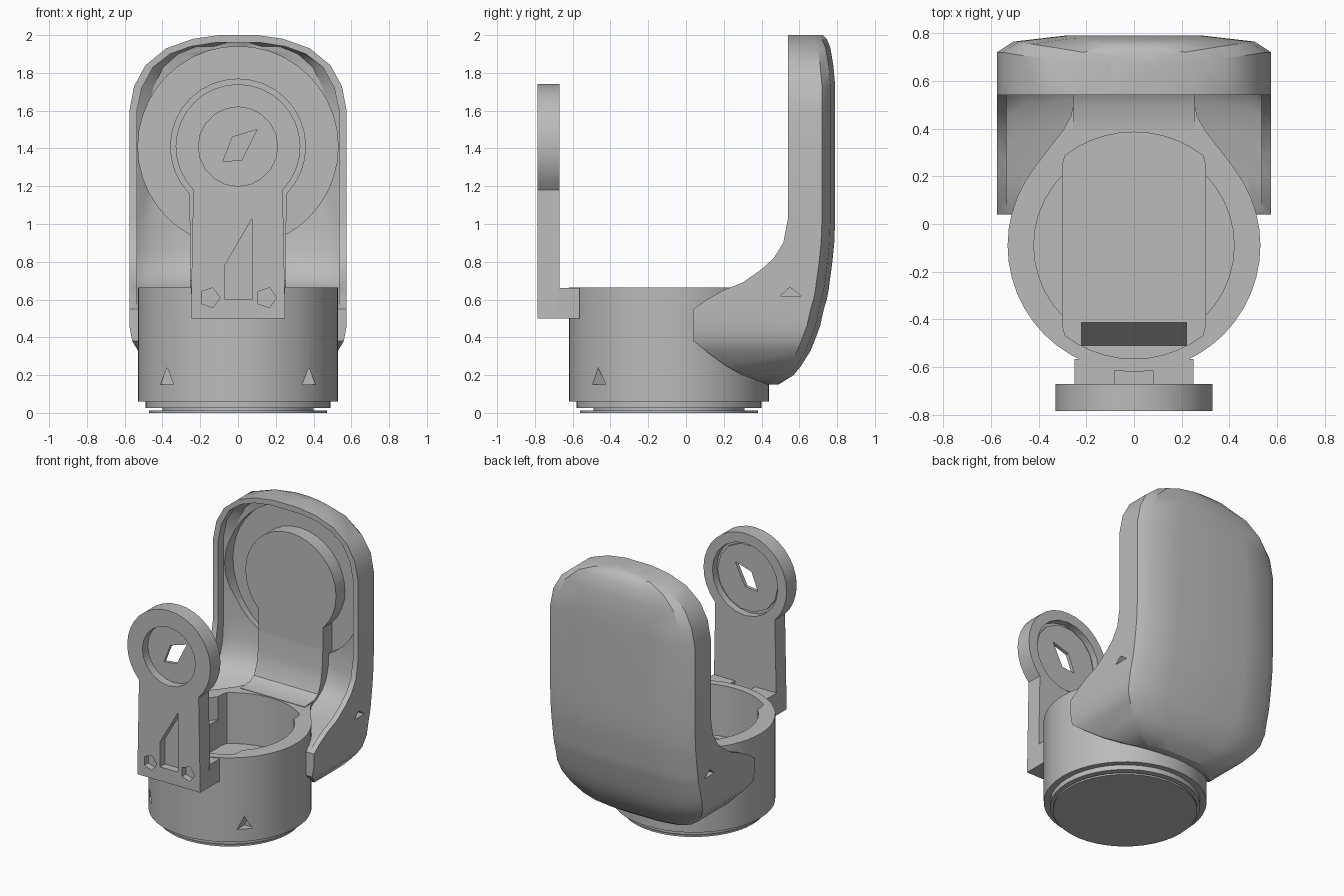
import bpy, bmesh
from math import sin, cos, pi, radians

cube = bpy.data.objects.get("Cube")
if cube:
    bpy.data.objects.remove(cube, do_unlink=True)

grey = bpy.data.materials.new("plain grey")
grey.use_nodes = True
COLOUR = (0.5, 0.5, 0.5, 1)
grey.diffuse_color = COLOUR
grey.node_tree.nodes["Principled BSDF"].inputs["Base Color"].default_value = COLOUR

CUP_Y = -0.09      # centre of the round cup
PIVOT_Z = 1.41     # height of both round arm heads


def loft(name, rings):
    """Skin a stack of closed rings and cap both ends."""
    bm = bmesh.new()
    rows = [[bm.verts.new(p) for p in ring] for ring in rings]
    n = len(rows[0])
    for a, b in zip(rows, rows[1:]):
        for i in range(n):
            j = (i + 1) % n
            bm.faces.new((a[i], a[j], b[j], b[i]))
    bm.faces.new(rows[0][::-1])
    bm.faces.new(rows[-1])
    bmesh.ops.recalc_face_normals(bm, faces=bm.faces)
    mesh = bpy.data.meshes.new(name)
    bm.to_mesh(mesh)
    bm.free()
    mesh.materials.append(grey)
    obj = bpy.data.objects.new(name, mesh)
    bpy.context.collection.objects.link(obj)
    return obj


def prism(name, pts, axis, lo, hi):
    """Extrude a 2D outline along an axis."""
    place = {"x": lambda a, b, t: (t, a, b),
             "y": lambda a, b, t: (a, t, b),
             "z": lambda a, b, t: (a, b, t)}[axis]
    return loft(name, [[place(a, b, t) for a, b in pts] for t in (lo, hi)])


def circle(r, cx=0, cy=0, n=40):
    return [(cx + r * cos(2 * pi * i / n), cy + r * sin(2 * pi * i / n)) for i in range(n)]


def box(x0, x1, z0, z1):
    return [(x0, z0), (x1, z0), (x1, z1), (x0, z1)]


def keyhole(r, half, bottom, n=24):
    """Round head on a straight stem, in the XZ plane."""
    start = -pi / 2 + 0.8
    sweep = 2 * pi - 1.6
    head = [(r * cos(start + sweep * i / n), PIVOT_Z + r * sin(start + sweep * i / n))
            for i in range(n + 1)]
    return [(half, bottom)] + head + [(-half, bottom)]


def cut(targets, cutter):
    """Subtract a cutter from each target, then discard it."""
    for obj in targets:
        mod = obj.modifiers.new("cut", "BOOLEAN")
        mod.operation = "DIFFERENCE"
        mod.solver = "EXACT"
        mod.object = cutter
        bpy.context.view_layer.objects.active = obj
        bpy.ops.object.modifier_apply(modifier=mod.name)
    bpy.data.objects.remove(cutter, do_unlink=True)


def shell_ring(z, w, front, back):
    """Horizontal slice: flat front, softly bulged back."""
    d = min(0.07, (back - front) * 0.6)
    half = [(w, front), (w, back - d), (0.88 * w, back - 0.36 * d), (0.5 * w, back)]
    return [(x, y, z) for x, y in half] + [(-x, y, z) for x, y in half[::-1]]


# Round cup and its base discs
cup = prism("cup", circle(0.53, 0, CUP_Y, 48), "z", 0.06, 0.665)
lip = prism("bottom_lip", circle(0.49, 0, CUP_Y), "z", 0.025, 0.065)
plate = prism("bottom_plate", circle(0.47, 0, CUP_Y), "z", 0.0, 0.012)
core = prism("bottom_core", circle(0.4, 0, CUP_Y), "z", 0.005, 0.03)

# Back shell, from lower lobe to rounded top
shell = loft("back_shell", [shell_ring(*s) for s in (
    (0.15, 0.25, 0.43, 0.49), (0.2, 0.39, 0.3, 0.57), (0.25, 0.46, 0.21, 0.61),
    (0.33, 0.53, 0.1, 0.66), (0.38, 0.56, 0.04, 0.68), (0.46, 0.575, 0.04, 0.71),
    (0.55, 0.575, 0.04, 0.73), (0.6, 0.575, 0.11, 0.745), (0.65, 0.575, 0.2, 0.755),
    (0.69, 0.575, 0.3, 0.76), (0.76, 0.575, 0.4, 0.77), (0.82, 0.575, 0.465, 0.777),
    (0.9, 0.575, 0.515, 0.785), (1.03, 0.575, 0.54, 0.79), (1.6, 0.575, 0.54, 0.79),
    (1.73, 0.55, 0.54, 0.79), (1.84, 0.49, 0.54, 0.78), (1.93, 0.38, 0.54, 0.765),
    (1.98, 0.24, 0.54, 0.745), (2.0, 0.1, 0.54, 0.725))])
scoop = loft("scoop", [shell_ring(*s) for s in (
    (0.56, 0.535, -0.5, 0.1), (0.6, 0.535, -0.5, 0.25), (0.63, 0.535, -0.5, 0.4),
    (0.665, 0.535, -0.5, 0.52), (0.71, 0.535, -0.5, 0.59), (0.77, 0.535, -0.5, 0.635),
    (0.86, 0.535, -0.5, 0.66), (1.0, 0.535, -0.5, 0.67), (1.6, 0.535, -0.5, 0.67),
    (1.72, 0.51, -0.5, 0.67), (1.83, 0.45, -0.5, 0.67), (1.9, 0.36, -0.5, 0.67),
    (1.94, 0.25, -0.5, 0.67), (1.96, 0.12, -0.5, 0.66))])
cut([shell], scoop)
cut([shell], prism("round_recess", circle(0.53, 0, PIVOT_Z), "y", 0.4, 0.7))

# Inner rear arm: curved neck, round head and side gussets
neck = prism("rear_neck", [(0.392, 0.5), (0.392, 0.668), (0.5, 0.675), (0.545, 0.7),
                           (0.575, 0.77), (0.59, 0.86), (0.598, 1.0), (0.7, 1.0),
                           (0.7, 0.5)], "x", -0.255, 0.255)
head = prism("rear_head", keyhole(0.36, 0.255, 0.99), "y", 0.598, 0.73)
gussets = [prism(label + "_gusset", [(side * x, y) for x, y in (
    (0.2, 0.4), (0.25, 0.52), (0.265, 0.45), (0.3, 0.39), (0.42, 0.235), (0.36, 0.27))],
    "z", 0.4, 0.664) for side, label in ((1, "left"), (-1, "right"))]

# Hollow the cup: wide side steps, a deep slot, and a floor falling away at the front
cut([cup, shell], prism("wide_pocket", circle(0.42, 0, CUP_Y), "z", 0.5, 0.8))
slot = [(max(-0.3, min(0.3, x)), y) for x, y in circle(0.475, 0, CUP_Y, 48)]
cut([cup, shell], prism("deep_pocket", slot, "z", 0.3, 0.8))
cut([cup], prism("front_drop", [(-0.4, 0.32), (-0.51, 0.32), (-0.51, 0.15)], "x", -0.22, 0.22))

# Front arm with pierced round head
arm = prism("front_arm", keyhole(0.33, 0.25, 0.5), "y", -0.785, -0.67)
cut([arm], prism("bore", circle(0.21, 0, PIVOT_Z, 20), "y", -0.9, -0.6))
cut([arm], prism("rear_bore", circle(0.26, 0, PIVOT_Z, 20), "y", -0.72, -0.6))
web = prism("bore_web", circle(0.24, 0, PIVOT_Z, 14), "y", -0.725, -0.7)
cut([web], prism("web_hole", [(-0.08, 1.33), (0.02, 1.34), (0.1, 1.5), (-0.03, 1.46)],
                 "y", -0.9, -0.6))
cut([arm], prism("window", [(-0.07, 0.6), (0.075, 0.6), (0.075, 1.03), (-0.07, 0.78)],
                 "y", -0.9, -0.73))
for side in (-1, 1):
    cut([arm], prism("corner_dent", circle(0.055, side * 0.15, 0.61, 5), "y", -0.9, -0.74))

# Twin tabs joining the arm to the cup
tabs = []
for side, label in ((1, "left"), (-1, "right")):
    x0, x1 = sorted((side * 0.08, side * 0.25))
    tabs.append(prism(label + "_tab", box(x0, x1, 0.5, 0.66), "y", -0.68, -0.565))
bridge = prism("tab_bridge", box(-0.1, 0.1, 0.5, 0.56), "y", -0.68, -0.59)

# Small triangular dents
for side in (-1, 1):
    x = side * 0.375
    cut([cup], prism("cup_dent", [(x - 0.035, 0.15), (x + 0.035, 0.15), (x, 0.24)],
                     "y", -0.7, -0.41))
    lo, hi = sorted((side * 0.5, side * 0.7))
    cut([shell], prism("side_dent", [(0.5, 0.62), (0.61, 0.62), (0.55, 0.665)], "x", lo, hi))

# Smooth the curved parts, keeping edges crisp
for obj in (cup, lip, plate, core, shell, neck, head, arm, web, bridge, *tabs, *gussets):
    bpy.ops.object.select_all(action="DESELECT")
    obj.select_set(True)
    bpy.context.view_layer.objects.active = obj
    bpy.ops.object.shade_smooth_by_angle(angle=radians(28))
